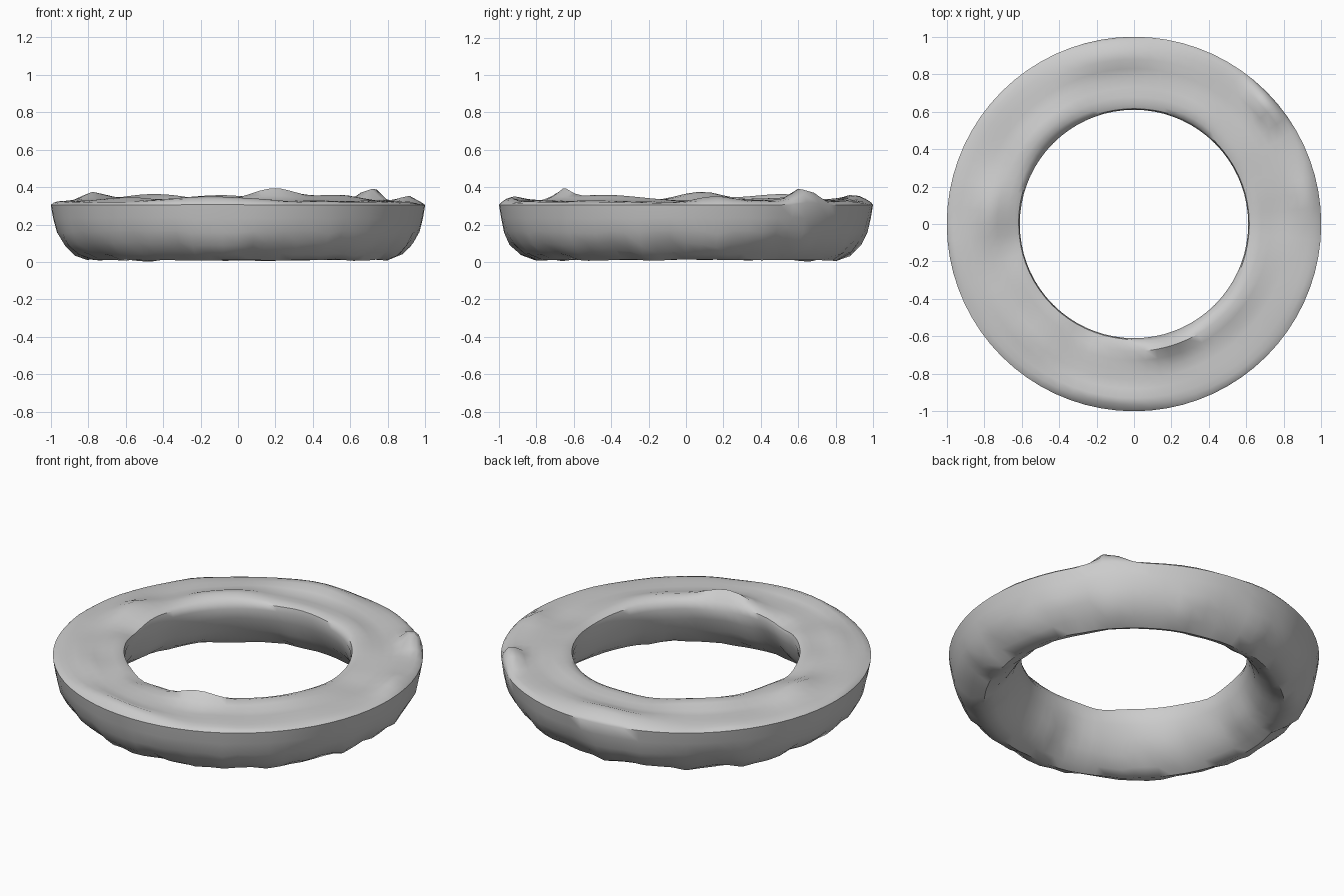
import bpy, bmesh, math
from mathutils import Vector, noise

cube = bpy.data.objects.get("Cube")
if cube:
    bpy.data.objects.remove(cube, do_unlink=True)

SEGMENTS = 72

# Cross-section: radius, height, and how strongly the ragged underside acts
UNDERSIDE = [(1.0, .305, 0), (.988, .235, .2), (.97, .16, .6), (.935, .1, 1),
             (.88, .045, .8), (.81, .01, .3), (.755, .034, .5), (.70, .085, 1),
             (.655, .15, .7), (.625, .23, .3), (.61, .295, 0)]
TOP = [(.616, .325), (.64, .335), (.68, .335), (.73, .331), (.78, .327),
       (.83, .327), (.88, .327), (.93, .324), (.965, .32), (.99, .312)]

# Lumps on the top: angle, radius, angular width, radial width, height
LUMPS = [(41.5, .95, 5.5, .06, .083), (-73, .68, 13, .05, .057), (-40, .69, 16, .06, .025),
         (95, .90, 18, .07, .033), (135, .70, 22, .06, .03), (175, .78, 13, .07, .045),
         (-112, .64, 9, .04, -.025), (2, .77, 9, .13, -.015), (9, .92, 7, .05, .03),
         (-98, .94, 18, .04, .03), (-172, .65, 9, .05, -.02), (60, .70, 14, .06, .02),
         (-135, .82, 14, .06, .02)]


def lump_height(angle, radius):
    total = 0
    for a, r, wide, deep, height in LUMPS:
        da = (math.degrees(angle) - a + 180) % 360 - 180
        total += height * math.exp(-(da / wide) ** 2 - ((radius - r) / deep) ** 2)
    return total


def wobble(angle, radius, scale, seed):
    return noise.noise(Vector((math.cos(angle) * radius * scale,
                               math.sin(angle) * radius * scale, seed)))


def ring_point(angle, radius, z):
    return (radius * math.cos(angle), radius * math.sin(angle), z)


def section(angle):
    points = []
    # Walls and ragged underside
    for r, z, rough in UNDERSIDE:
        chip = wobble(angle, r, 7, 3) * rough
        shift = wobble(angle, r, 5, 8) * rough
        if r == 1.0:
            z += max(0, lump_height(angle, r)) * .35
        points.append(ring_point(angle, r + .015 * shift, max(0, z + .035 * chip)))
    # Lumpy upper face, its inner lip leaning back slightly where it is raised
    for r, z in TOP:
        lean = .3 * max(0, lump_height(angle, .68)) if r < .65 else 0
        z += lump_height(angle, r) + .009 * wobble(angle, r, 4, 1)
        points.append(ring_point(angle, r + lean, z))
    return points


# Sweep the section around the ring
bm = bmesh.new()
loops = [[bm.verts.new(p) for p in section(2 * math.pi * i / SEGMENTS)]
         for i in range(SEGMENTS)]
for i, loop in enumerate(loops):
    following = loops[(i + 1) % SEGMENTS]
    for j in range(len(loop)):
        k = (j + 1) % len(loop)
        bm.faces.new((loop[j], loop[k], following[k], following[j]))
bmesh.ops.recalc_face_normals(bm, faces=bm.faces)

mesh = bpy.data.meshes.new("stone_ring")
bm.to_mesh(mesh)
bm.free()
ring = bpy.data.objects.new("stone_ring", mesh)
bpy.context.collection.objects.link(ring)

# Plain grey stone
grey = bpy.data.materials.new("stone_grey")
grey.use_nodes = True
colour = (.6, .6, .6, 1)
grey.diffuse_color = colour
grey.node_tree.nodes["Principled BSDF"].inputs["Base Color"].default_value = colour
mesh.materials.append(grey)

bpy.ops.object.select_all(action="DESELECT")
ring.select_set(True)
bpy.context.view_layer.objects.active = ring
bpy.ops.object.shade_smooth_by_angle(angle=math.radians(48))
